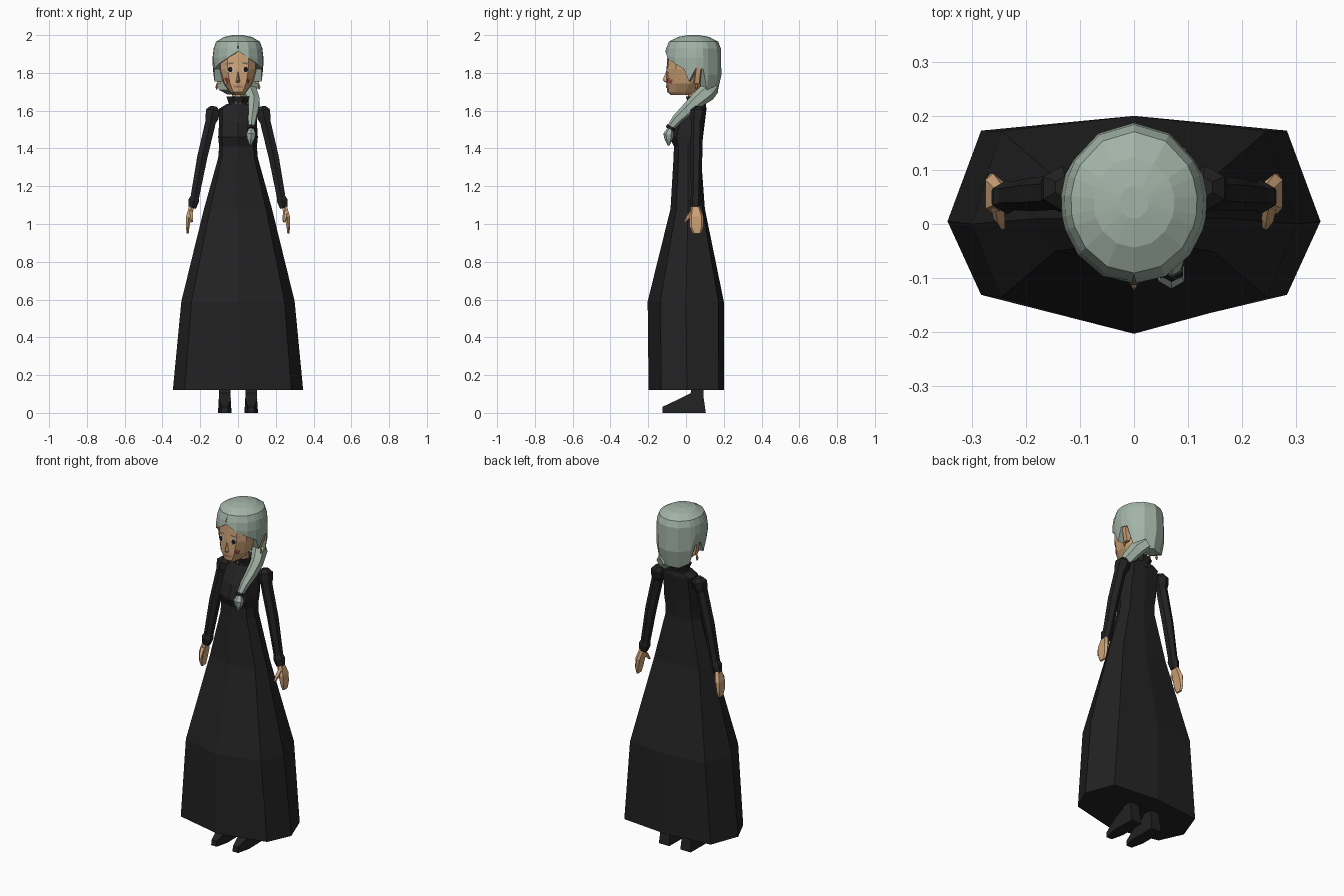
import bpy, bmesh, math
from mathutils import Vector
from mathutils.bvhtree import BVHTree

if "Cube" in bpy.data.objects:
    bpy.data.objects.remove(bpy.data.objects["Cube"])


def material(name, rgb):
    m = bpy.data.materials.new(name)
    m.diffuse_color = (*rgb, 1)
    m.use_nodes = True
    m.node_tree.nodes["Principled BSDF"].inputs["Base Color"].default_value = m.diffuse_color
    return m


BLACK = material("dress black", (0.016, 0.016, 0.017))
HAIR = material("grey green hair", (0.36, 0.45, 0.385))
SKIN = material("skin tan", (0.62, 0.37, 0.19))
RED = material("cheek red", (0.32, 0.06, 0.065))
LIP = material("lip pink", (0.42, 0.15, 0.12))
WHITE = material("eye white", (0.6, 0.55, 0.48))
DARK = material("eye black", (0.008, 0.008, 0.008))
BROW = material("brow grey", (0.14, 0.13, 0.10))
GOLD = material("earring gold", (0.5, 0.3, 0.08))


def mesh(name, verts, faces, mat):
    me = bpy.data.meshes.new(name)
    bm = bmesh.new()
    vs = [bm.verts.new(v) for v in verts]
    for f in faces:
        bm.faces.new([vs[i] for i in f])
    bmesh.ops.recalc_face_normals(bm, faces=bm.faces)
    bm.to_mesh(me)
    bm.free()
    me.materials.append(mat)
    ob = bpy.data.objects.new(name, me)
    bpy.context.collection.objects.link(ob)
    return ob


def loft(name, rings, mat):
    """Closed skin through rings of equal point count, capped at both ends."""
    n = len(rings[0])
    verts = [p for r in rings for p in r]
    faces = [(k * n + i, k * n + (i + 1) % n, (k + 1) * n + (i + 1) % n, (k + 1) * n + i)
             for k in range(len(rings) - 1) for i in range(n)]
    faces += [tuple(range(n)), tuple(range(len(verts) - n, len(verts)))]
    return mesh(name, verts, faces, mat)


def tube(name, path, mat, n=6, squash=1.0):
    """Tapering tube along (x, y, z, radius) points."""
    pts = [Vector(p[:3]) for p in path]
    rings = []
    for k, p in enumerate(pts):
        t = (pts[min(k + 1, len(pts) - 1)] - pts[max(k - 1, 0)]).normalized()
        u = Vector((1, 0, 0))
        u = (u - t * u.dot(t)).normalized()
        w = t.cross(u)
        r = path[k][3]
        rings.append([p + u * (r * squash * math.cos(a)) + w * (r * math.sin(a))
                      for a in (math.tau * (i + 0.5) / n for i in range(n))])
    return loft(name, rings, mat)


def mirrored(half):
    """Half outline from front centre to back centre, completed on -x."""
    return half + [(-x, y, z) for x, y, z in half[-2:0:-1]]


# dress: z, half width, front y, back y, side y
dress = [(0.12, .345, -.198, .20, .005), (0.59, .30, -.203, .20, .0),
         (1.08, .18, -.082, .10, .01), (1.35, .105, -.066, .08, .01),
         (1.41, .10, -.064, .085, .01), (1.46, .105, -.088, .09, .02),
         (1.54, .10, -.062, .10, .04), (1.61, .10, -.015, .108, .06),
         (1.635, .06, .0, .105, .055)]
loft("dress", [mirrored([(0, f, z), (w * .82, f + (s - f) * .33, z), (w, s, z),
                         (w * .82, b - (b - s) * .14, z), (0, b, z)])
               for z, w, f, b, s in dress], BLACK)

# frilled collar and neck
loft("collar", [[(r * f * math.cos(a), .055 + r * f * .9 * math.sin(a), z)
                 for a, f in ((math.tau * i / 16, 1 if i % 2 else 1 - k) for i in range(16))]
                for z, r, k in ((1.60, .06, 0), (1.64, .05, 0), (1.675, .066, .15), (1.66, .04, 0))], BLACK)
tube("neck", [(0, .045, 1.6, .035), (0, .04, 1.74, .035)], SKIN, 8)

# head: z, half width, front y, back y
head_rings = [(1.683, .03, -.08, .03), (1.70, .046, -.1, .06), (1.745, .078, -.104, .1),
              (1.82, .1, -.103, .12), (1.90, .105, -.098, .13), (1.95, .07, -.06, .1)]
head = loft("head", [mirrored([(0, f, z), (w * .55, f + .008, z), (w * .92, f + .05, z),
                               (w, (f + b) / 2 + .02, z), (w * .6, b, z), (0, b, z)])
                     for z, w, f, b in head_rings], SKIN)
face = BVHTree.FromPolygons([v.co for v in head.data.vertices],
                            [p.vertices for p in head.data.polygons])


def decal(name, cx, cz, rx, rz, n, mat, lift, tilt=0.0):
    """Thin painted patch projected onto the front of the head."""
    xz = [(cx, cz)]
    for i in range(n):
        a = math.tau * (i + .5) / n
        x, z = rx * math.cos(a), rz * math.sin(a)
        xz.append((cx + x, cz + z + tilt * x))
    verts = []
    for x, z in xz:
        hit = face.ray_cast(Vector((x, -1, z)), Vector((0, 1, 0)))[0]
        verts.append((x, hit.y - lift, z))
    ob = mesh(name, verts, [(0, i + 1, (i + 1) % n + 1) for i in range(n)], mat)
    if sum(p.normal.y for p in ob.data.polygons) > 0:
        ob.data.flip_normals()


decal("mouth", 0, 1.727, .026, .006, 6, LIP, .003)
mesh("nose", [(-.014, -.098, 1.75), (.014, -.098, 1.75), (0, -.1, 1.82), (0, -.124, 1.762), (0, -.1, 1.743)],
     [(0, 3, 2), (3, 1, 2), (0, 4, 3), (4, 1, 3), (0, 2, 1, 4)], SKIN)

for s, side in ((1, "left"), (-1, "right")):
    # face details
    decal(side + "_cheek", s * .062, 1.757, .018, .019, 8, RED, .003)
    decal(side + "_eye_white", s * .042, 1.818, .023, .015, 8, WHITE, .002)
    decal(side + "_pupil", s * .041, 1.818, .012, .015, 8, DARK, .004)
    decal(side + "_brow", s * .045, 1.85, .027, .005, 6, BROW, .003, -s * .12)
    # ear and earring
    loft(side + "_ear", [[(s * x, y, z) for x, y, z in
                          ((.09, .04 + d, z), (.09 + o, .045 + d, z), (.09 + o, .07 + d, z), (.09, .075 + d, z))]
                         for z, o, d in ((1.745, .018, 0), (1.79, .03, .005), (1.83, .038, .01), (1.84, .02, .01))], SKIN)
    tube(side + "_earring", [(s * .11, .055, 1.745, .003), (s * .112, .055, 1.725, .008),
                             (s * .112, .055, 1.712, .003)], GOLD, 5)
    # sleeve with puffed shoulder and cuff
    tube(side + "_sleeve", [(s * x, y, z, r) for x, y, z, r in
                            ((.128, .068, 1.622, .02), (.132, .066, 1.60, .042), (.138, .062, 1.565, .04),
                             (.145, .058, 1.54, .032), (.19, .055, 1.35, .031), (.228, .052, 1.145, .026),
                             (.234, .05, 1.125, .032), (.243, .05, 1.085, .024))], BLACK, 6)
    # hand
    loft(side + "_hand", [[(s * (x + a * hx), y + b * hy, z) for a, b in
                           ((-1, -.7), (0, -1), (1, -.7), (1, .7), (0, 1), (-1, .7))]
                          for z, x, hx, y, hy in ((1.10, .243, .014, .05, .02), (1.04, .26, .015, .055, .038),
                                                  (.985, .266, .009, .056, .037), (.95, .267, .006, .058, .022))], SKIN)
    tube(side + "_thumb", [(s * .252, .035, 1.065, .014), (s * .248, .01, 1.035, .012),
                           (s * .243, -.006, 1.012, .006)], SKIN, 5)
    # boot: side profile with a tapered toe
    boot = [(-.125, 0, .018), (-.125, .032, .016), (-.04, .072, .032), (.025, .105, .03),
            (.03, .2, .028), (.09, .2, .028), (.092, .09, .03), (.105, 0, .034), (-.05, 0, .036)]
    loft(side + "_boot", [[(s * .07 + d * w, y, z) for y, z, w in boot] for d in (-1, 1)], BLACK)

# hair cap: angle from the front (degrees), height of lower edge
edge = [(0, 1.915), (25, 1.878), (50, 1.847), (70, 1.82), (80, 1.755), (95, 1.825),
        (110, 1.82), (122, 1.71), (150, 1.685), (180, 1.69)]


def hair_radius(z):
    table = [(1.68, .80), (1.72, .9), (1.80, .98), (1.91, 1.0), (1.965, .86), (1.99, .55), (2.0, .2)]
    for (z0, r0), (z1, r1) in zip(table, table[1:]):
        if z <= z1:
            return r0 + (r1 - r0) * (z - z0) / (z1 - z0)


def hair_ring(level):
    half = []
    for deg, low in edge:
        a = math.radians(deg)
        if level == "inner":
            z, r = low, hair_radius(low) * .55
        elif level == "edge":
            z, r = low, hair_radius(low)
        elif level == "middle":
            z = max(low + .012, 1.79 if deg > 115 else 1.88)
            r = hair_radius(z)
        else:
            z, r = level, hair_radius(level)
        half.append((.136 * r * math.sin(a), .04 - .152 * r * math.cos(a), z))
    return mirrored(half)


loft("hair", [hair_ring(k) for k in ("inner", "edge", "middle", 1.93, 1.965, 1.99, 2.0)], HAIR)
# centre parting line on the forehead
mesh("hair_parting", [(-.006, -.113, 1.93), (.006, -.113, 1.93), (0, -.092, 1.968)], [(0, 1, 2)], BROW)

# side braid over the shoulder, with tie and tuft
tube("braid", [(.03, .135, 1.725, .045), (.065, .11, 1.695, .048), (.085, .055, 1.65, .04),
               (.083, .01, 1.605, .036), (.075, -.045, 1.555, .029), (.07, -.082, 1.51, .02)], HAIR, 6, .85)
tube("braid_tie", [(.07, -.078, 1.517, .024), (.07, -.086, 1.502, .024)], BLACK, 6)
tube("braid_tuft", [(.07, -.084, 1.505, .014), (.069, -.092, 1.475, .028), (.068, -.092, 1.45, .022),
                    (.066, -.092, 1.415, .004)], HAIR, 6)
